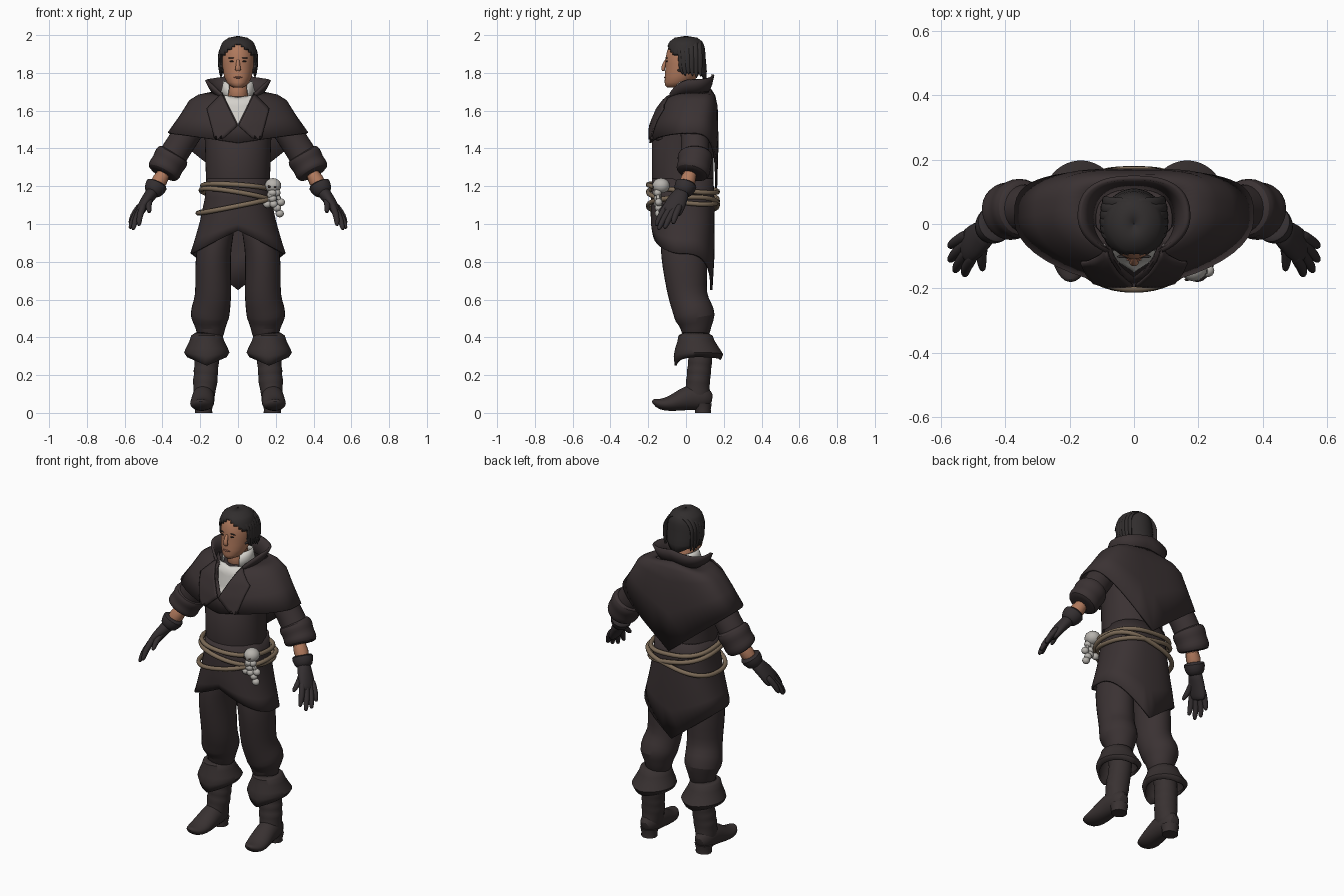
import bpy
import bmesh
import math
from mathutils import Vector, Matrix
from mathutils.bvhtree import BVHTree

default = bpy.data.objects.get("Cube")
if default:
    bpy.data.objects.remove(default, do_unlink=True)


def material(name, *rgb):
    mat = bpy.data.materials.new(name)
    mat.use_nodes = True
    color = (*rgb, 1)
    mat.diffuse_color = color
    mat.node_tree.nodes["Principled BSDF"].inputs["Base Color"].default_value = color
    return mat


coat = material("coat cloth", .043, .032, .033)
leather = material("boot leather", .040, .031, .031)
glove = material("glove leather", .034, .028, .030)
hair = material("dark hair", .031, .027, .027)
skin = material("skin", .44, .195, .11)
lips = material("lips", .33, .13, .085)
linen = material("white linen", .66, .64, .60)
hemp = material("rope hemp", .20, .145, .095)
bone = material("bone", .47, .45, .42)
dark = material("dark eyes", .03, .02, .016)


def finish(name, bm, mat, mirror=False, thick=0, sub=0, offset=-1):
    """Turn a bmesh into a smooth shaded object with its modifiers."""
    mesh = bpy.data.meshes.new(name)
    bm.to_mesh(mesh)
    bm.free()
    mesh.materials.append(mat)
    obj = bpy.data.objects.new(name, mesh)
    bpy.context.collection.objects.link(obj)
    bpy.ops.object.select_all(action="DESELECT")
    obj.select_set(True)
    bpy.context.view_layer.objects.active = obj
    bpy.ops.object.shade_smooth_by_angle(angle=math.radians(45))
    if mirror:
        obj.modifiers.new("Mirror", "MIRROR")
    if sub:
        mod = obj.modifiers.new("Subdivision", "SUBSURF")
        mod.levels = mod.render_levels = sub
    if thick:
        mod = obj.modifiers.new("Solidify", "SOLIDIFY")
        mod.thickness = thick
        mod.offset = offset
    return obj


def outline(angle, rx, yf, yb, zs, zf, zb, power=1, front=1, shift=0):
    """Point on a body outline; angle zero is the front, z differs by side, front, back."""
    s, c = math.sin(angle), math.cos(angle)
    mid = (yf + yb) / 2 + shift
    side = abs(s) ** (front if c > 0 else power)
    x = math.copysign(rx * side, s)
    y = mid - (mid - yf) * c if c > 0 else mid + (yb - mid) * abs(c) ** power
    return Vector((x, y, zs + ((zf if c > 0 else zb) - zs) * (1 - side)))


def shell(name, rings, mat, gap=0, cx=0, power=1, front=1, shift=0, cap=False, cut=None, n=48, **kw):
    """Loft outlines from top to bottom; gap leaves the front open by that angle."""
    bm = bmesh.new()
    start = math.radians(gap)
    count = n + 1 if gap else n
    rows = []
    for ring in rings:
        ring = ring if len(ring) > 4 else (*ring, ring[3], ring[3])
        angles = [start + (math.tau - 2 * start) * i / n for i in range(count)]
        rows.append([bm.verts.new(outline(a, *ring, power, front, shift) + Vector((cx, 0, 0))) for a in angles])
    for top, low in zip(rows, rows[1:]):
        for i in range(n):
            j = (i + 1) % count
            bm.faces.new((top[i], low[i], low[j], top[j]))
    if cap:
        bm.faces.new(rows[0])
        bm.faces.new(rows[-1][::-1])
    if cut:
        gone = [f for f in bm.faces if cut(f.calc_center_median())]
        bmesh.ops.delete(bm, geom=gone, context="FACES")
    return finish(name, bm, mat, **kw)


def tube(name, stations, mat, mirror=True, ref=(0, 1, 0), n=14, sub=1):
    """Loft ellipses along a path of (x, y, z, radius) or (x, y, z, radius, radius)."""
    bm = bmesh.new()
    pts = [Vector(s[:3]) for s in stations]
    rows = []
    for k, s in enumerate(stations):
        d = (pts[min(k + 1, len(pts) - 1)] - pts[max(k - 1, 0)]).normalized()
        u = d.cross(Vector(ref)).normalized()
        v = u.cross(d)
        turn = [math.tau * i / n for i in range(n)]
        rows.append([bm.verts.new(pts[k] + u * s[3] * math.cos(a) + v * s[-1] * math.sin(a)) for a in turn])
    for one, two in zip(rows, rows[1:]):
        for i in range(n):
            bm.faces.new((one[i], two[i], two[i - 1], one[i - 1]))
    bm.faces.new(rows[0])
    bm.faces.new(rows[-1])
    bmesh.ops.recalc_face_normals(bm, faces=bm.faces)
    return finish(name, bm, mat, mirror, sub=sub)


def ball(name, loc, size, mat, mirror=False):
    bm = bmesh.new()
    place = Matrix.Translation(loc) @ Matrix.Diagonal((*size, 1))
    bmesh.ops.create_uvsphere(bm, u_segments=16, v_segments=10, radius=1, matrix=place)
    return finish(name, bm, mat, mirror)


# Coat body, skirt with a pointed tail, and pointed shoulder cape
body = shell("coat_body", [(.12, -.062, .11, 1.675), (.20, -.09, .14, 1.645), (.20, -.11, .145, 1.54),
                           (.175, -.18, .145, 1.44), (.17, -.18, .145, 1.25), (.165, -.17, .14, 1.12)],
             coat, cap=True)
shell("coat_skirt", [(.168, -.18, .145, 1.24), (.175, -.185, .15, 1.14), (.20, -.187, .152, 1.02, 1.05, 1.0),
                     (.228, -.185, .15, .92, 1.0, .82), (.252, -.178, .14, .845, .965, .65)],
      coat, power=.75, front=.85, thick=.012)
cape = shell("shoulder_cape", [(.14, -.085, .13, 1.70, 1.69, 1.72), (.21, -.12, .155, 1.685, 1.65, 1.68),
                               (.258, -.15, .168, 1.655, 1.60, 1.61), (.308, -.18, .172, 1.575, 1.52, 1.42),
                               (.372, -.195, .165, 1.485, 1.43, 1.19)],
             coat, power=.6, front=1.3, shift=.03, thick=.012)
shell("standing_collar", [(.175, -.105, .15, 1.76, 1.62, 1.79), (.155, -.11, .14, 1.72, 1.62, 1.745),
                          (.13, -.10, .12, 1.68, 1.60, 1.69)], coat, gap=32, power=.8, thick=.014)

# Open neckline cut into the front of the cape
wedge = bmesh.new()
ends = [[wedge.verts.new((x, y, z)) for x, z in ((0, 1.53), (.11, 1.75), (-.11, 1.75))] for y in (-.4, .02)]
for end in ends:
    wedge.faces.new(end)
for i in range(3):
    wedge.faces.new((ends[0][i], ends[1][i], ends[1][i - 1], ends[0][i - 1]))
bmesh.ops.recalc_face_normals(wedge, faces=wedge.faces)
cutter = finish("neckline_cutter", wedge, coat)
cutter.hide_render = True
cutter.display_type = "WIRE"
cutter.hide_set(True)
opening = cape.modifiers.new("Neckline", "BOOLEAN")
opening.operation = "DIFFERENCE"
opening.object = cutter


def panel(name, base, corners, lift, mat, steps=10):
    """Cloth patch with (x, z) corners laid on the front of a base object."""
    mesh = base.data
    tree = BVHTree.FromPolygons([v.co for v in mesh.vertices], [p.vertices[:] for p in mesh.polygons])
    bm = bmesh.new()
    a, b, c, d = (Vector(p) for p in corners)
    grid = []
    for i in range(steps + 1):
        s = i / steps
        for j in range(steps + 1):
            x, z = a.lerp(b, s).lerp(d.lerp(c, s), j / steps)
            hit = tree.ray_cast(Vector((x, -1, z)), Vector((0, 1, 0)))[0]
            grid.append(bm.verts.new((x, (hit.y if hit else -.06) - lift, z)))
    w = steps + 1
    for i in range(steps):
        for j in range(steps):
            k = i * w + j
            bm.faces.new((grid[k], grid[k + 1], grid[k + w + 1], grid[k + w]))
    return finish(name, bm, mat, True, thick=.008, offset=0)


# Shirt front, lapels and the open shirt collar
panel("shirt_front", body, [(0, 1.668), (.10, 1.685), (.06, 1.55), (0, 1.50)], .008, linen)
panel("lapels", cape, [(.086, 1.69), (.165, 1.61), (.115, 1.42), (.003, 1.52)], .012, coat)
shell("shirt_collar", [(.078, -.06, .085, 1.757, 1.735, 1.735), (.084, -.075, .09, 1.725, 1.70, 1.715),
                       (.095, -.085, .095, 1.685, 1.655, 1.685)], linen, gap=36, thick=.006)

# Neck, head and face
tube("neck", [(0, 0, 1.64, .062, .066), (0, 0, 1.70, .058, .062), (0, 0, 1.80, .056)], skin, False)
shell("head", [(.04, -.06, .05, 1.972), (.065, -.085, .075, 1.95), (.078, -.099, .088, 1.92),
               (.084, -.108, .09, 1.88), (.084, -.108, .088, 1.85), (.080, -.11, .08, 1.81),
               (.073, -.112, .06, 1.78), (.060, -.113, .03, 1.75), (.045, -.11, .01, 1.733),
               (.022, -.098, -.03, 1.722)], skin, cap=True)
tube("nose", [(0, -.10, 1.875, .008), (0, -.113, 1.85, .010), (0, -.123, 1.826, .014, .011),
              (0, -.117, 1.808, .018, .010)], skin, False)
ball("mouth", (0, -.111, 1.776), (.024, .005, .005), lips)
ball("eyes", (.032, -.101, 1.861), (.012, .005, .0045), dark, True)
ball("eyebrows", (.034, -.101, 1.879), (.019, .005, .003), hair, True)


# Hair cap with a parted opening for the face, and swept-back locks
def face_opening(p):
    return p.y < -.035 and p.z < 1.962 - .75 * abs(p.x)


shell("hair_cap", [(.002, -.002, .002, 1.996), (.05, -.06, .06, 1.986), (.078, -.085, .085, 1.967),
                   (.086, -.094, .092, 1.955), (.092, -.10, .098, 1.94), (.096, -.104, .10, 1.925),
                   (.099, -.108, .102, 1.91), (.101, -.11, .103, 1.895), (.102, -.112, .104, 1.88),
                   (.102, -.108, .108, 1.84), (.097, -.09, .11, 1.81), (.085, -.06, .108, 1.80, 1.80, 1.755)],
      hair, cut=face_opening, thick=.014, n=64)
for row in range(7):
    y = -.075 + row * .023
    k = math.sqrt(1 - (y / .118) ** 2)
    lock = []
    for step in range(8):
        t = .08 + step * .21
        lock.append((.1 * k ** .5 * math.sin(t), y + .035 * t / (1 + row), 1.88 + .108 * k * math.cos(t), .008, .018))
    x, y, z = lock[-1][:3]
    drop = .006 * (row % 3) + .004 * row
    lock += [(x * .99, y, 1.835, .009, .018), (x * .92, y + .008, 1.80 - drop, .004, .005)]
    tube("hair_lock_%s" % row, lock, hair, n=8)

# Sleeves, turned cuffs, wrists and gloves
tube("sleeve", [(.19, .03, 1.60, .07), (.255, .045, 1.50, .078), (.315, .05, 1.41, .076),
                (.37, .045, 1.32, .08), (.40, .03, 1.27, .064)], coat)
tube("sleeve_cuff", [(.338, .05, 1.378, .070), (.342, .05, 1.372, .092), (.356, .048, 1.345, .098),
                     (.372, .044, 1.318, .088), (.388, .04, 1.29, .096), (.400, .032, 1.268, .088),
                     (.402, .031, 1.264, .06)], coat)
tube("wrist", [(.38, .03, 1.29, .048), (.45, -.01, 1.17, .041)], skin)
tube("glove_cuff", [(.426, .003, 1.218, .045), (.428, .002, 1.212, .064), (.446, -.012, 1.18, .055),
                    (.46, -.02, 1.155, .042)], glove)
tube("glove_palm", [(.445, -.01, 1.18, .038), (.47, -.035, 1.145, .033, .048), (.495, -.055, 1.11, .030, .058),
                    (.517, -.072, 1.07, .026, .056), (.526, -.082, 1.05, .018, .046)], glove)
fingers = {
    "index": ((.503, -.107, 1.09), (.526, -.16, .99)),
    "middle": ((.515, -.085, 1.08), (.557, -.148, .968)),
    "ring": ((.523, -.062, 1.075), (.573, -.115, .975)),
    "little": ((.526, -.038, 1.085), (.573, -.07, 1.0)),
    "thumb": ((.465, -.05, 1.14), (.47, -.145, 1.06)),
}
for label, (base, tip) in fingers.items():
    a, b = Vector(base), Vector(tip)
    bend = a.lerp(b, .5) + Vector((.008, -.004, 0))
    tube(label + "_finger", [(*a.lerp(b, -.2), .016), (*a, .020), (*bend, .018), (*a.lerp(b, .9), .014), (*b, .006)],
         glove, n=8)

# Trousers
tube("trouser_leg", [(.09, -.02, 1.02, .085, .11), (.115, -.018, .93, .09, .12), (.132, -.012, .84, .096, .126),
                     (.132, .0, .72, .098, .118), (.13, .008, .61, .098, .104), (.145, .035, .55, .106, .108),
                     (.15, .052, .50, .108, .115), (.144, .052, .455, .078, .08), (.148, .052, .37, .07, .07)], coat)

# Boots with folded tops, wrinkled shafts, upturned toes and heels
shell("boot_top", [(.06, -.015, .11, .425), (.082, -.04, .14, .41), (.092, -.045, .152, .38), (.112, -.058, .178, .34),
                   (.12, -.065, .197, .32, .30, .31), (.105, -.06, .185, .295, .25, .28)],
      leather, cx=.165, mirror=True, thick=.012)
shaft = [(.155, .06, .39, .068)]
for fold in range(4):
    z = .32 - fold * .05
    y = .078 - .005 * fold
    shaft += [(.162 + .004 * fold, y, z, .070, .068), (.163 + .004 * fold, y, z - .026, .062, .062)]
tube("boot_shaft", shaft + [(.18, .058, .10, .060, .074), (.182, .06, .05, .056, .066)], leather)
tube("boot_foot", [(.182, .138, .06, .028, .035), (.182, .10, .078, .056, .066), (.183, .03, .086, .060, .074),
                   (.186, -.03, .066, .064, .056), (.192, -.09, .046, .066, .040), (.196, -.14, .045, .054, .030),
                   (.197, -.168, .06, .03, .016), (.197, -.177, .068, .012, .008)], leather, ref=(0, 0, 1))
tube("boot_heel", [(.182, .09, .05, .052, .048), (.182, .09, .02, .045, .042), (.182, .09, 0, .046, .043)], leather, sub=0)

# Rope belts: (half width, height, tilt along x, tilt along y)
for label, rx, z, tilt_x, tilt_y in (("upper", .188, 1.188, -.07, -.1), ("middle", .196, 1.145, -.17, -.12),
                                     ("lower", .212, 1.10, .2, .02)):
    curve = bpy.data.curves.new("rope_belt_" + label, "CURVE")
    curve.dimensions = "3D"
    curve.bevel_depth = .013
    curve.bevel_resolution = 2
    spline = curve.splines.new("POLY")
    spline.points.add(47)
    spline.use_cyclic_u = True
    for i, point in enumerate(spline.points):
        p = outline(math.tau * i / 48, rx, -.2, .167, 0, 0, 0, .75, .9)
        point.co = (p.x, p.y, z + tilt_x * p.x + tilt_y * p.y, 1)
    spline.use_smooth = True
    curve.materials.append(hemp)
    bpy.context.collection.objects.link(bpy.data.objects.new(curve.name, curve))

# Hanging skull and bones on the left hip
ball("skull", (.185, -.132, 1.203), (.044, .046, .04), bone)
ball("skull_jaw", (.183, -.152, 1.165), (.026, .024, .02), bone)
for side in (-1, 1):
    ball("skull_socket", (.181 + side * .016, -.172, 1.197), (.008, .005, .007), dark)
for i, (x, z, lean) in enumerate(((.165, 1.13, -.01), (.195, 1.11, .012), (.215, 1.14, .012), (.205, 1.08, .016))):
    a, b = Vector((x - lean, -.150, z + .025)), Vector((x + lean, -.145, z - .025))
    tube("bone_%s" % i, [(*a, .014), (*b, .014)], bone, False, n=8)
    for end in (a, b):
        ball("bone_end_%s" % i, end, (.022, .020, .020), bone)
